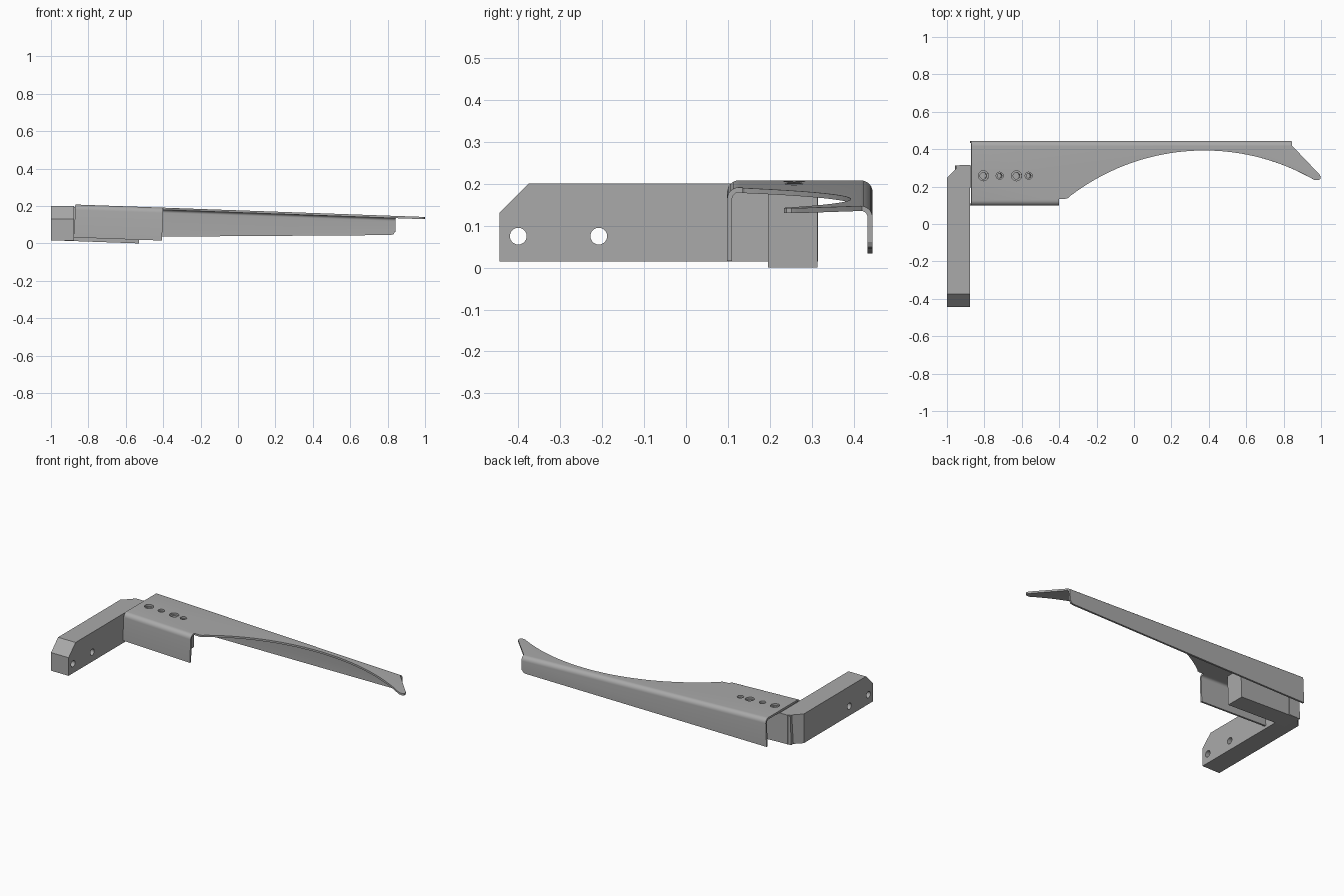
import bpy, bmesh
from math import sin, cos, pi, sqrt
from mathutils import Matrix, Vector

cube = bpy.data.objects.get("Cube")
if cube:
    bpy.data.objects.remove(cube, do_unlink=True)

steel = bpy.data.materials.new("grey steel")
steel.use_nodes = True
GREY = (0.4, 0.4, 0.4, 1)
steel.diffuse_color = GREY
steel.node_tree.nodes["Principled BSDF"].inputs["Base Color"].default_value = GREY


def prism(name, points, axis, lo, hi):
    """Extrude a 2D outline along one axis, from lo to hi."""
    place = {"x": lambda a, b, t: (t, a, b),
             "y": lambda a, b, t: (a, t, b),
             "z": lambda a, b, t: (a, b, t)}[axis]
    bm = bmesh.new()
    low = [bm.verts.new(place(a, b, lo)) for a, b in points]
    high = [bm.verts.new(place(a, b, hi)) for a, b in points]
    bm.faces.new(low)
    bm.faces.new(high)
    n = len(points)
    for i in range(n):
        j = (i + 1) % n
        bm.faces.new((low[i], low[j], high[j], high[i]))
    bmesh.ops.recalc_face_normals(bm, faces=bm.faces)
    mesh = bpy.data.meshes.new(name)
    bm.to_mesh(mesh)
    bm.free()
    mesh.materials.append(steel)
    obj = bpy.data.objects.new(name, mesh)
    bpy.context.collection.objects.link(obj)
    return obj


def disc(a, b, r, n=24):
    return [(a + r * cos(2 * pi * i / n), b + r * sin(2 * pi * i / n)) for i in range(n)]


def combine(obj, cutter, operation="DIFFERENCE"):
    """Apply a boolean and discard the cutter."""
    mod = obj.modifiers.new("cut", "BOOLEAN")
    mod.operation, mod.object, mod.solver = operation, cutter, "EXACT"
    bpy.context.view_layer.objects.active = obj
    bpy.ops.object.modifier_apply(modifier=mod.name)
    bpy.data.objects.remove(cutter, do_unlink=True)


def corner(cy, cz, r, start, end, n=6):
    return [(cy + r * cos(start + (end - start) * i / n),
             cz + r * sin(start + (end - start) * i / n)) for i in range(n + 1)]


def finish(obj):
    bpy.ops.object.select_all(action="DESELECT")
    obj.select_set(True)
    bpy.context.view_layer.objects.active = obj
    bpy.ops.object.shade_smooth_by_angle(angle=0.5)


LEFT, TOP, SHEET, BEND = -0.87, 0.208, 0.012, 0.028
FRONT, BACK = 0.098, 0.445
HOLES = [(-0.805, 0.027), (-0.718, 0.019), (-0.628, 0.027), (-0.563, 0.019)]
HOLE_Y = 0.258

# Folded sheet: channel section with rounded bends
front_c, back_c, cz = FRONT + BEND, BACK - BEND, TOP - BEND
inner = BEND - SHEET
section = [(FRONT, 0.032)]
section += corner(front_c, cz, BEND, pi, pi / 2) + corner(back_c, cz, BEND, pi / 2, 0)
section += [(BACK, 0), (BACK - SHEET, 0)]
section += corner(back_c, cz, inner, 0, pi / 2) + corner(front_c, cz, inner, pi / 2, pi)
section += [(FRONT + SHEET, 0.032)]
bracket = prism("folded_bracket", section, "x", -0.95, 1.1)

# Plan outline with the long concave sweep and pointed tip
R, AX, AY = 1.18, 0.377, 0.393
sweep = []
for i in range(33):
    x = 0.965 - i * (0.965 + 0.335) / 32
    sweep.append((x, AY - R + sqrt(R * R - (x - AX) ** 2)))
plan = [(LEFT, 0.5), (0.845, 0.5), (0.845, 0.42), (0.993, 0.265), (1.0, 0.252),
        (0.997, 0.24), (0.985, 0.234)]
plan += sweep + [(-0.35, 0.139), (-0.365, 0.135), (-0.4, 0.135), (-0.4, 0.05), (LEFT, 0.05)]
combine(bracket, prism("plan", plan, "z", -0.2, 0.5), "INTERSECT")

# Tapered lower edge of the back flange
taper = [(-1, 0.0275), (0.82, 0.1047), (0.836, 0.11), (0.842, 0.122), (0.9, 0.125),
         (0.9, -0.1), (-1, -0.1)]
combine(bracket, prism("taper", taper, "y", 0.4, 0.5))

# Mounting bar under the sheet
bar_top = TOP - SHEET - 0.0005
bar = prism("mounting_bar", [(-0.95, 0.195), (-0.522, 0.195), (-0.522, 0.313), (-0.95, 0.313)],
            "z", bar_top - 0.183, bar_top)

# Row of screw holes: wide in the sheet, narrower in the bar
for x, r in HOLES:
    combine(bracket, prism("hole", disc(x, HOLE_Y, r), "z", TOP - 0.04, TOP + 0.1))
    combine(bar, prism("hole", disc(x, HOLE_Y, r * 0.65), "z", bar_top - 0.1, bar_top + 0.1))

# Slope the bracket and bar down towards the tip
pivot = Vector((LEFT, 0, TOP))
tilt = Matrix.Translation(pivot) @ Matrix.Rotation(0.0355, 4, "Y") @ Matrix.Translation(-pivot)
for obj in (bracket, bar):
    obj.data.transform(tilt)

# Side arm with a chamfered front top edge and back corner
arm = prism("side_arm", [(-0.445, 0.015), (0.315, 0.015), (0.315, 0.2), (-0.375, 0.2), (-0.445, 0.13)],
            "x", -1, -0.877)
bm = bmesh.new()
bm.from_mesh(arm.data)
edge = [e for e in bm.edges if all(v.co.x < -0.99 and v.co.y > 0.3 for v in e.verts)]
bmesh.ops.bevel(bm, geom=edge, offset=0.067, segments=1, affect="EDGES")
bm.to_mesh(arm.data)
bm.free()
for y in (-0.4, -0.208):
    combine(arm, prism("hole", disc(y, 0.075, 0.02), "x", -1.2, -0.7))

for obj in (bracket, bar, arm):
    finish(obj)
